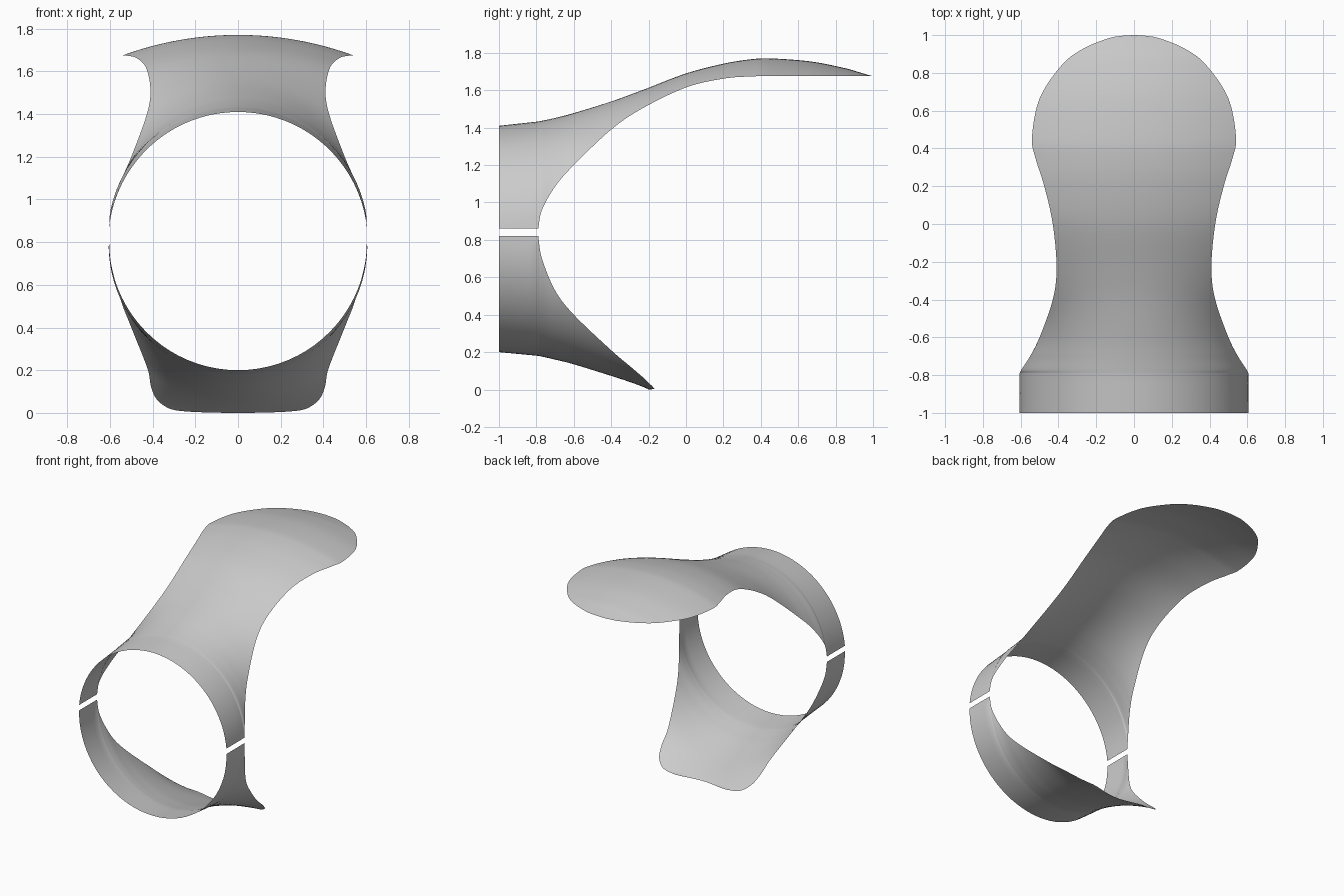
import bpy, bmesh, math

if "Cube" in bpy.data.objects:
    bpy.data.objects.remove(bpy.data.objects["Cube"])

ARC = 40    # columns across a shell
STEPS = 8   # rows between two stations


def catmull(p0, p1, p2, p3, t):
    return [0.5 * (2*b + (c - a)*t + (2*a - 5*b + 4*c - d)*t*t
                   + (3*b - a - 3*c + d)*t**3)
            for a, b, c, d in zip(p0, p1, p2, p3)]


def smooth_rows(st):
    first = [2*a - b for a, b in zip(st[0], st[1])]
    last = [2*a - b for a, b in zip(st[-1], st[-2])]
    p = [first] + [list(s) for s in st] + [last]
    rows = [catmull(*p[i:i + 4], k / STEPS)
            for i in range(len(st) - 1) for k in range(STEPS)]
    return rows + [list(st[-1])]


def shell(name, ring, stations):
    """Skin circular arcs; a row is (y, half width, centre z, edge z, centre set-back)."""
    ring_rows = [[a + (b - a) * k / 4 for a, b in zip(ring, stations[0])] for k in range(4)]
    bm = bmesh.new()
    grid = []
    for y, w, zc, ze, d in ring_rows + smooth_rows(stations):
        s = zc - ze
        half = 2 * math.atan2(s, max(w, 1e-6))
        line = []
        for i in range(ARC + 1):
            u = 2 * i / ARC - 1
            if abs(s) < 1e-5:
                x, z = w * u, zc
            else:
                r = (w*w + s*s) / (2*s)
                x, z = r * math.sin(half * u), zc - r * (1 - math.cos(half * u))
            line.append(bm.verts.new((x, y - d * (1 - u*u)**2, z)))
        grid.append(line)
    for a, b in zip(grid, grid[1:]):
        for i in range(ARC):
            bm.faces.new((a[i], a[i + 1], b[i + 1], b[i]))
    bmesh.ops.remove_doubles(bm, verts=bm.verts, dist=1e-5)
    if stations[0][2] < stations[0][3]:      # lower shell faces down
        bmesh.ops.recalc_face_normals(bm, faces=bm.faces)
        if sum(f.normal.z for f in bm.faces) > 0:
            bmesh.ops.reverse_faces(bm, faces=bm.faces)
    for f in bm.faces:
        f.smooth = True
    me = bpy.data.meshes.new(name)
    bm.to_mesh(me)
    bm.free()
    ob = bpy.data.objects.new(name, me)
    bpy.context.collection.objects.link(ob)
    return ob


# Upper shell: half ring, waist, domed round end
upper = [(-.79, .605, 1.433, .86, 0), (-.77, .595, 1.437, .96, 0),
         (-.70, .55, 1.452, 1.085, 0), (-.6, .50, 1.478, 1.20, 0),
         (-.4, .43, 1.54, 1.39, 0), (-.23, .41, 1.602, 1.505, 0),
         (0, .43, 1.69, 1.615, 0), (.2, .475, 1.742, 1.662, 0),
         (.35, .522, 1.766, 1.674, 0)]
for deg, zc in ((0, 1.77), (22.5, 1.754), (45, 1.72), (60, 1.696),
                (75, 1.68), (83, 1.677), (90, 1.675)):
    a = math.radians(deg)
    upper.append((.46 + .54 * math.sin(a), .54 * math.cos(a), zc, 1.675, 0))
shell("upper_shell", (-1, .605, 1.41, .86, 0), upper)

# Lower shell: half ring running into a rounded tongue
lower = [(-.79, .605, .18, .82, 0), (-.77, .595, .176, .70, 0),
         (-.70, .55, .160, .53, 0), (-.6, .50, .135, .40, 0),
         (-.4, .425, .073, .21, 0), (-.3, .408, .042, .125, .005),
         (-.23, .382, .020, .065, .015), (-.19, .335, .007, .027, .023),
         (-.175, .29, .002, .012, .028), (-.168, .22, 0, .005, .03)]
shell("lower_shell", (-1, .605, .2, .82, 0), lower)
